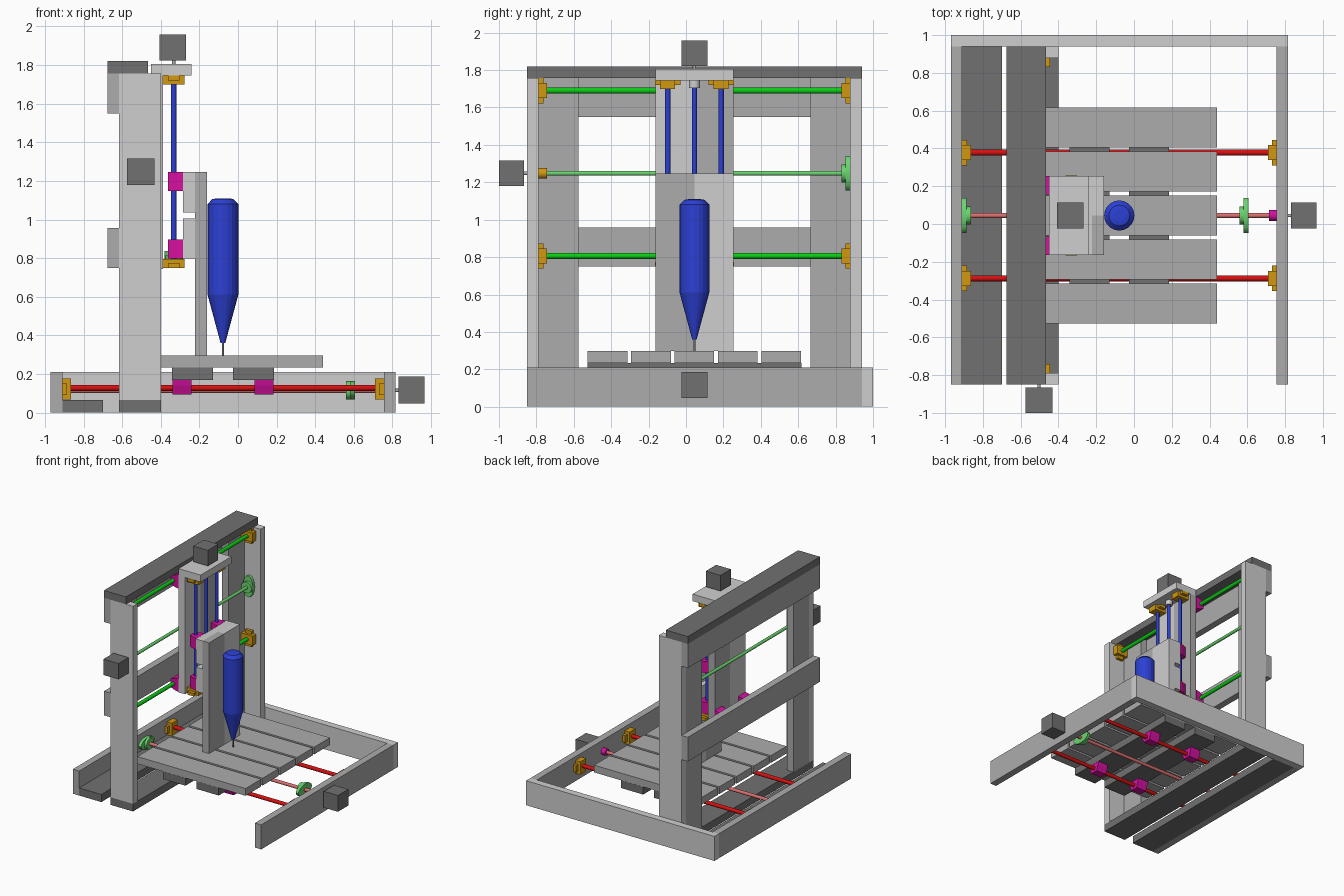
import bpy, bmesh, math
from mathutils import Vector

if "Cube" in bpy.data.objects:
    bpy.data.objects.remove(bpy.data.objects["Cube"])

YC, XC = 0.045, -0.078          # centre lines of the machine


def mat(name, r, g, b):
    m = bpy.data.materials.new(name)
    lin = [((c / 255 + 0.055) / 1.055) ** 2.4 if c > 10 else c / 255 / 12.92 for c in (r, g, b)]
    m.diffuse_color = (*lin, 1)
    m.use_nodes = True
    m.node_tree.nodes["Principled BSDF"].inputs["Base Color"].default_value = m.diffuse_color
    return m


LIGHT = mat("light grey", 207, 207, 207)
MID = mat("mid grey", 172, 172, 172)
DARK = mat("dark grey", 113, 113, 113)
GOLD = mat("gold", 208, 152, 16)
RED = mat("red", 215, 16, 16)
SALMON = mat("salmon", 220, 112, 112)
GREEN = mat("green", 12, 205, 20)
PALE = mat("pale green", 108, 212, 112)
BLUE = mat("blue", 44, 64, 212)
PINK = mat("magenta", 214, 16, 160)


def finish(name, bm, m, smooth=False):
    bmesh.ops.recalc_face_normals(bm, faces=bm.faces)
    me = bpy.data.meshes.new(name)
    bm.to_mesh(me)
    bm.free()
    me.materials.append(m)
    ob = bpy.data.objects.new(name, me)
    bpy.context.collection.objects.link(ob)
    if smooth:
        bpy.context.view_layer.objects.active = ob
        ob.select_set(True)
        bpy.ops.object.shade_smooth_by_angle(angle=math.radians(35))
        ob.select_set(False)
    return ob


def add_box(bm, lo, hi):
    vs = bmesh.ops.create_cube(bm, size=1)["verts"]
    for v in vs:
        v.co = Vector([(lo[i] + hi[i]) / 2 + v.co[i] * abs(hi[i] - lo[i]) for i in range(3)])


def box(name, x0, x1, y0, y1, z0, z1, m):
    bm = bmesh.new()
    add_box(bm, (x0, y0, z0), (x1, y1, z1))
    return finish(name, bm, m)


def add_prism(bm, pts, depth):
    f = bm.faces.new([bm.verts.new(p) for p in pts])
    ext = bmesh.ops.extrude_face_region(bm, geom=[f])["geom"]
    bmesh.ops.translate(bm, vec=depth, verts=[g for g in ext if isinstance(g, bmesh.types.BMVert)])


def unit(a, s=1.0):
    v = Vector((0, 0, 0))
    v[a] = s
    return v


def add_disc(bm, p, a, length, r, r2=None, n=16, e=None):
    # round or oval prism along axis a; e is the long axis, r2 its radius
    e = (a + 1) % 3 if e is None else e
    o = 3 - a - e
    p = Vector(p)
    pts = [p + unit(e, (r2 or r) * math.cos(t)) + unit(o, r * math.sin(t))
           for t in (2 * math.pi * i / n for i in range(n))]
    add_prism(bm, pts, unit(a, length))


def rod(name, p, a, length, r, m):
    bm = bmesh.new()
    add_disc(bm, p, a, length, r)
    return finish(name, bm, m, True)


def rod_mount(name, p, a, s, e):
    # wall bracket: tall body plus two thin ears along axis e
    bm = bmesh.new()
    o = 3 - a - e
    for d, we, wo in ((0.046, 0.04, 0.055), (0.025, 0.068, 0.03)):
        w = unit(e, we) + unit(o, wo)
        add_box(bm, Vector(p) - w, Vector(p) + w + unit(a, s * d))
    return finish(name, bm, GOLD)


def flange_bearing(name, p, a, s, e):
    # oval plate with a round boss
    bm = bmesh.new()
    add_disc(bm, p, a, s * 0.024, 0.048, 0.092, 16, e)
    add_disc(bm, p, a, s * 0.046, 0.048, None, 16, e)
    return finish(name, bm, PALE, True)


def slide(name, p, a, o, s):
    # tapered bearing block along axis a, p = centre of its mounting face
    bm = bmesh.new()
    e = 3 - a - o
    p = Vector(p) - unit(a, 0.049)
    pts = [p + unit(e, w) + unit(o, s * d)
           for w, d in ((-0.058, 0), (0.058, 0), (0.052, 0.03), (0.034, 0.077), (-0.034, 0.077), (-0.052, 0.03))]
    add_prism(bm, pts, unit(a, 0.098))
    return finish(name, bm, PINK)


# base frame, open at the front
Y0, Y1 = -0.85, 0.94
box("back_beam", -0.97, 0.815, Y1, 1.0, 0, 0.21, LIGHT)
box("left_beam", -0.97, -0.91, Y0, Y1, 0, 0.21, MID)
box("right_beam", 0.755, 0.815, Y0, Y1, 0, 0.21, MID)
box("left_floor_plank", -0.91, -0.70, Y0, Y1, 0, 0.065, DARK)
box("gantry_floor_plank", -0.615, -0.40, Y0, Y1, 0, 0.065, DARK)

# gantry
box("gantry_top_plank", -0.675, -0.467, Y0, Y1, 1.757, 1.82, DARK)
for nm, z in (("upper", 1.55), ("lower", 0.75)):
    box(nm + "_cross_plank", -0.675, -0.615, Y0, Y1, z, z + 0.207, MID)
for nm, s in (("front", -1), ("back", 1)):
    a, b, c = (YC + s * w for w in (0.895, 0.833, 0.62))
    box(nm + "_column_side", -0.615, -0.40, min(a, b), max(a, b), 0.065, 1.757, LIGHT)
    box(nm + "_column_inner", -0.615, -0.555, min(b, c), max(b, c), 0.065, 1.757, MID)

# table: slats on two cross bars
for i in range(5):
    y = YC + (i - 2) * 0.2325
    box(f"table_slat_{i + 1}", -0.585, 0.44, y - 0.106, y + 0.106, 0.235, 0.297, MID)
for x in (-0.235, 0.08):
    box("table_cross_bar", x - 0.106, x + 0.106, YC - 0.572, YC + 0.572, 0.17, 0.235, DARK)

# table axis
for s in (-1, 1):
    y = YC + s * 0.333
    rod("table_rod", (-0.91, y, 0.128), 0, 1.665, 0.016, RED)
    for x, d in ((-0.91, 1), (0.755, -1)):
        rod_mount("table_rod_mount", (x, y, 0.122), 0, d, 1)
    for x in (-0.29, 0.135):
        slide("table_slide", (x, y, 0.17), 0, 2, -1)
rod("table_screw", (-0.91, YC, 0.115), 0, 1.665, 0.014, SALMON)
flange_bearing("table_screw_bearing_left", (-0.91, YC, 0.115), 0, 1, 1)
flange_bearing("table_screw_bearing_right", (0.605, YC, 0.115), 0, -1, 1)
rod("table_coupler", (0.715, YC, 0.115), 0, 0.04, 0.029, PINK)
rod("table_motor_shaft", (0.755, YC, 0.115), 0, 0.09, 0.009, MID)
box("table_motor", 0.83, 0.965, YC - 0.07, YC + 0.07, 0.047, 0.187, DARK)

# gantry axis
for z in (1.69, 0.806):
    rod("gantry_rod", (-0.50, YC - 0.833, z), 1, 1.666, 0.016, GREEN)
    for s in (-1, 1):
        rod_mount("gantry_rod_mount", (-0.50, YC + s * 0.833, z), 1, -s, 2)
        slide("gantry_slide", (-0.45, YC + s * 0.16, z), 1, 0, -1)
rod("gantry_screw", (-0.503, YC - 0.833, 1.248), 1, 1.666, 0.013, PALE)
flange_bearing("gantry_screw_bearing", (-0.503, YC + 0.833, 1.248), 1, -1, 2)
rod("gantry_coupler", (-0.503, YC - 0.833, 1.248), 1, 0.045, 0.029, GOLD)
rod("gantry_motor_shaft", (-0.503, -0.88, 1.248), 1, 0.09, 0.009, MID)
box("gantry_motor", -0.575, -0.432, -1.0, -0.865, 1.18, 1.316, DARK)

# vertical carriage: two planks and a cap
HW = 0.208
box("carriage_plank_front", -0.45, -0.388, YC - HW, YC, 0.745, 1.745, LIGHT)
box("carriage_plank_back", -0.45, -0.388, YC, YC + HW, 0.745, 1.745, MID)
box("carriage_cap", -0.45, -0.24, YC - HW, YC + HW, 1.745, 1.805, LIGHT)
VX = -0.333
for s in (-1, 1):
    y = YC + s * 0.143
    rod("vertical_rod", (VX, y, 0.75), 2, 0.995, 0.014, BLUE)
    for z, d in ((0.75, 1), (1.745, -1)):
        rod_mount("vertical_rod_mount", (VX, y, z), 2, d, 1)
    for z in (1.198, 0.848):
        slide("vertical_slide", (-0.285, y, z), 2, 0, -1)
rod("vertical_screw", (VX, YC, 0.79), 2, 0.955, 0.014, BLUE)
flange_bearing("vertical_screw_bearing", (VX, YC, 0.79), 2, 1, 1)
rod("vertical_coupler", (VX, YC, 1.705), 2, 0.04, 0.029, LIGHT)
rod("vertical_motor_shaft", (VX, YC, 1.80), 2, 0.04, 0.009, MID)
box("vertical_motor", -0.407, -0.268, YC - 0.07, YC + 0.07, 1.823, 1.957, DARK)

# tool holder
box("holder_upper_plank", -0.285, -0.222, YC - HW, YC + HW, 1.037, 1.246, LIGHT)
box("holder_lower_plank", -0.285, -0.222, YC - HW, YC + HW, 0.798, 1.005, LIGHT)
box("holder_plank_front", -0.222, -0.16, YC - HW, YC, 0.297, 1.246, MID)
box("holder_plank_back", -0.222, -0.16, YC, YC + HW, 0.297, 1.246, LIGHT)

# spindle, lathed from a profile
bm = bmesh.new()
N = 20
rings = [[bm.verts.new((XC + r * math.cos(2 * math.pi * i / N), YC + r * math.sin(2 * math.pi * i / N), z))
          for i in range(N)]
         for r, z in ((0.012, 0.36), (0.08, 0.612), (0.08, 1.08), (0.055, 1.106), (0.03, 1.11))]
for lo, hi in zip(rings, rings[1:]):
    for i in range(N):
        j = (i + 1) % N
        bm.faces.new((lo[i], lo[j], hi[j], hi[i]))
bm.faces.new(rings[0])
bm.faces.new(rings[-1])
finish("spindle", bm, BLUE)
rod("cutting_bit", (XC, YC, 0.297), 2, 0.07, 0.006, DARK)
